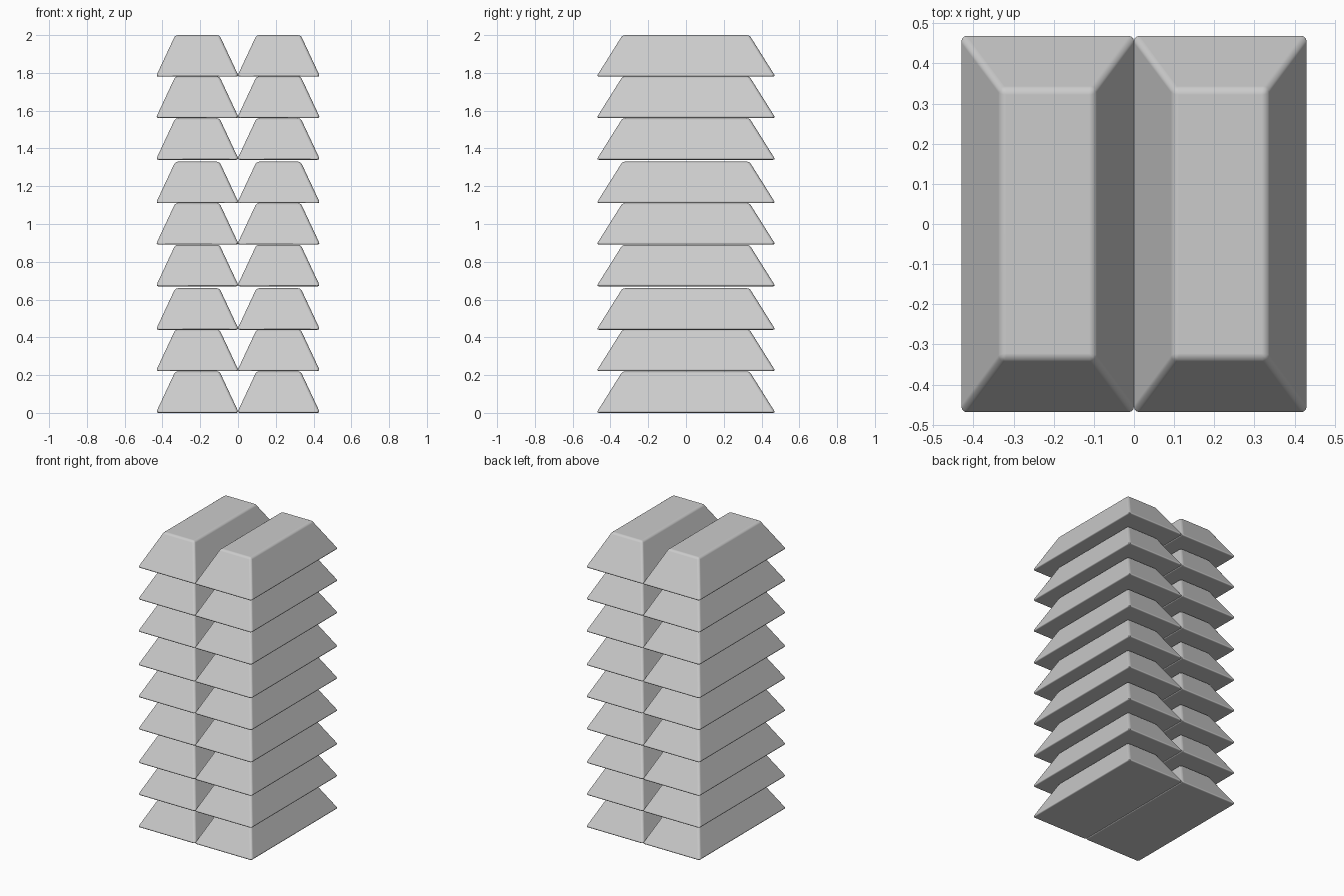
import bpy, bmesh

if "Cube" in bpy.data.objects:
    bpy.data.objects.remove(bpy.data.objects["Cube"])

BASE = (0.220, 0.474)   # half sizes of the foot before rounding
TOP = (0.117, 0.336)    # half sizes of the flat top
HEIGHT = 0.22
GROUP_PITCH = 0.67      # three layers plus a thin gap
LAYERS = (0.0, 0.221, 0.44)


def ingot_mesh():
    # Tapered block: a cube with separate foot and top sizes
    mesh = bpy.data.meshes.new("ingot")
    bm = bmesh.new()
    bmesh.ops.create_cube(bm, size=2)
    for v in bm.verts:
        hx, hy = TOP if v.co.z > 0 else BASE
        v.co = (v.co.x * hx, v.co.y * hy, HEIGHT if v.co.z > 0 else 0)
    # Softly rounded edges
    bmesh.ops.bevel(bm, geom=bm.edges[:], offset=0.014, offset_type='OFFSET',
                    segments=3, profile=0.5, affect='EDGES')
    for f in bm.faces:
        f.smooth = True
    bm.to_mesh(mesh)
    bm.free()
    return mesh


# Two columns of three groups, three ingots per group
mesh = ingot_mesh()
for side, x in (("left", -0.215), ("right", 0.215)):
    for group in range(3):
        for layer, z in enumerate(LAYERS):
            ob = bpy.data.objects.new(f"ingot_{side}_{group * 3 + layer + 1}", mesh)
            ob.location = (x, 0, group * GROUP_PITCH + z)
            bpy.context.collection.objects.link(ob)
            # Keep the big faces flat while the rounded edges stay smooth
            mod = ob.modifiers.new("weighted_normals", 'WEIGHTED_NORMAL')
            mod.weight = 100
